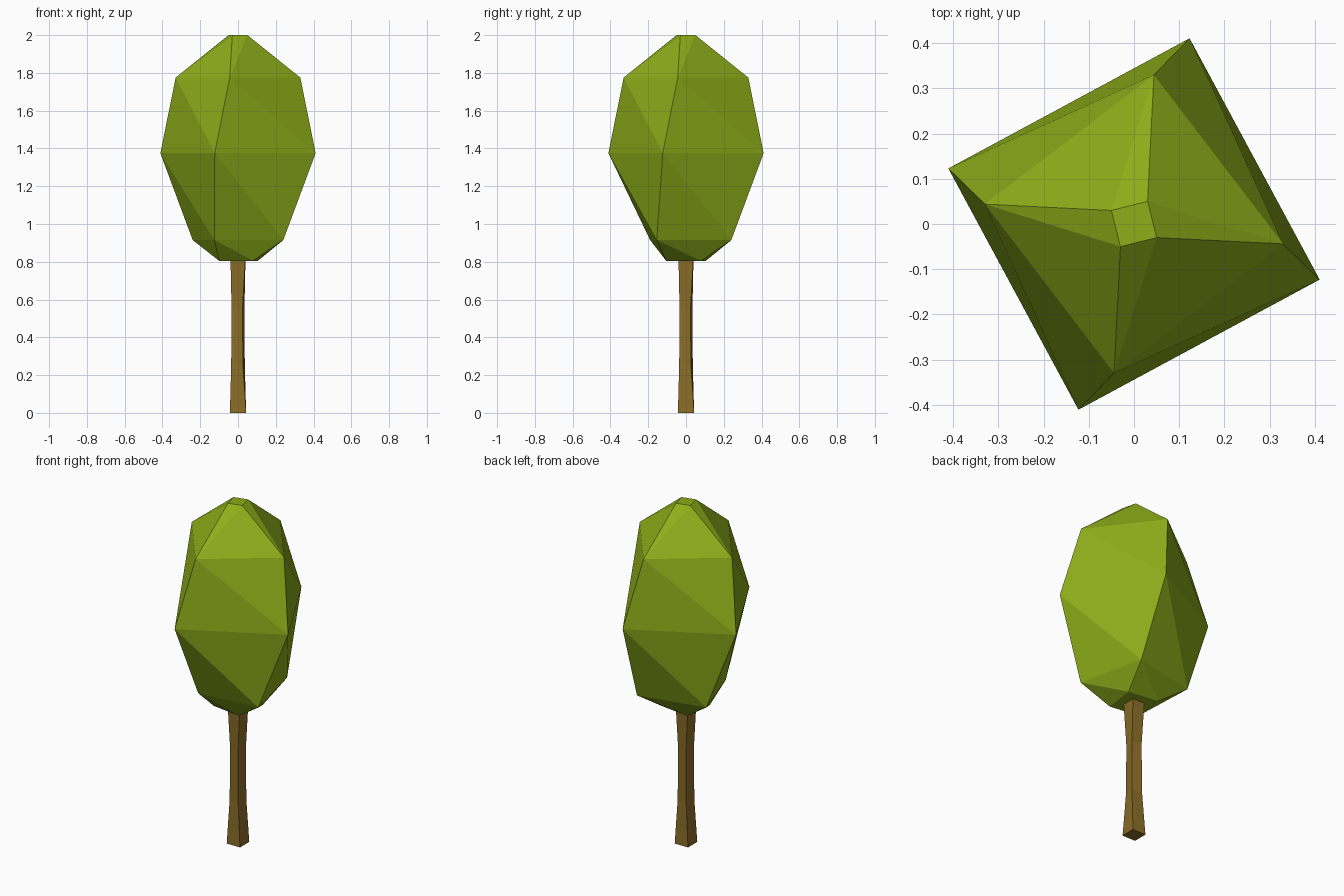
import bpy, bmesh

if "Cube" in bpy.data.objects:
    bpy.data.objects.remove(bpy.data.objects["Cube"])


def make_object(name, bm, color):
    bmesh.ops.recalc_face_normals(bm, faces=bm.faces)
    mesh = bpy.data.meshes.new(name)
    bm.to_mesh(mesh)
    bm.free()
    mat = bpy.data.materials.new(name + "_color")
    mat.diffuse_color = color
    mat.use_nodes = True
    mat.node_tree.nodes["Principled BSDF"].inputs["Base Color"].default_value = mat.diffuse_color
    mesh.materials.append(mat)
    obj = bpy.data.objects.new(name, mesh)
    bpy.context.collection.objects.link(obj)
    return obj


def turned_square(x, y):
    """Four corners made by quarter turns of one corner."""
    return [(x, y), (-y, x), (-x, -y), (y, -x)]


# Crown: stacked, twisted four-sided rings wrapped in a faceted convex shell
crown_rings = [
    (0.805, [(-0.10, -0.08), (0.08, -0.105), (0.105, 0.08), (-0.08, 0.105)]),
    (0.915, [(-0.125, -0.19), (0.24, -0.155), (0.15, 0.24), (-0.24, 0.155)]),
    (1.375, turned_square(0.411, -0.123)),
    (1.775, turned_square(0.33, -0.044)),
    (2.0, turned_square(0.05, -0.03)),
]
bm = bmesh.new()
for z, corners in crown_rings:
    for x, y in corners:
        bm.verts.new((x, y, z))
bmesh.ops.convex_hull(bm, input=bm.verts)
make_object("crown", bm, (0.27, 0.42, 0.01, 1))

# Trunk: slightly pinched and twisted square post
trunk_rings = [
    (0.0, 0.043, -0.043),
    (0.25, 0.026, -0.036),
    (0.55, 0.024, -0.034),
    (0.83, 0.040, -0.040),
]
bm = bmesh.new()
rings = [[bm.verts.new((px, py, z)) for px, py in turned_square(x, y)]
         for z, x, y in trunk_rings]
for low, high in zip(rings, rings[1:]):
    for i in range(4):
        j = (i + 1) % 4
        bm.faces.new((low[i], low[j], high[j], high[i]))
bm.faces.new(rings[0][::-1])
bm.faces.new(rings[-1])
make_object("trunk", bm, (0.25, 0.15, 0.02, 1))
